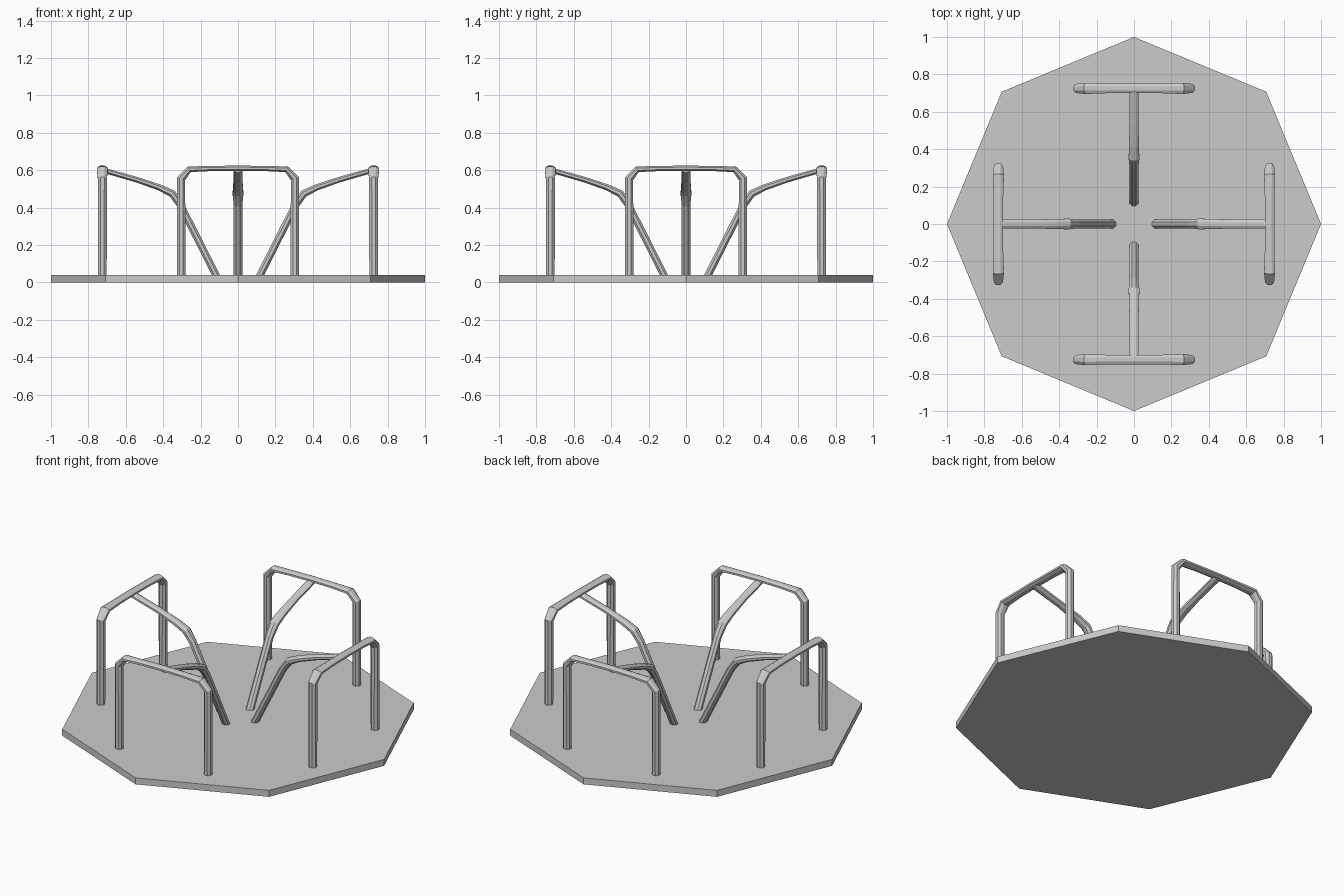
import bpy, bmesh
from math import sin, cos, pi
from mathutils import Vector, Matrix

if "Cube" in bpy.data.objects:
    bpy.data.objects.remove(bpy.data.objects["Cube"])

SIDES = 8


def finish(name, bm, turn=0.0):
    bmesh.ops.recalc_face_normals(bm, faces=bm.faces)
    bm.transform(Matrix.Rotation(turn, 4, 'Z'))
    mesh = bpy.data.meshes.new(name)
    bm.to_mesh(mesh)
    bm.free()
    obj = bpy.data.objects.new(name, mesh)
    bpy.context.collection.objects.link(obj)
    return obj


def tube(name, path, axis_out, place, turn):
    """Sweep an oval along a planar path of (u, z, in-plane radius, out-of-plane radius)."""
    bm = bmesh.new()
    pts = [place(u, z) for u, z, _, _ in path]
    rings = []
    for i, p in enumerate(pts):
        d_in = (p - pts[max(i - 1, 0)]).normalized()
        d_out = (pts[min(i + 1, len(pts) - 1)] - p).normalized()
        side = (d_in + d_out).normalized().cross(axis_out)
        a, b = path[i][2:]
        rings.append([bm.verts.new(p + side * a * cos(t) + axis_out * b * sin(t))
                      for t in ((k + 0.5) * 2 * pi / SIDES for k in range(SIDES))])
    for r, s in zip(rings, rings[1:]):
        for k in range(SIDES):
            n = (k + 1) % SIDES
            bm.faces.new((r[k], r[n], s[n], s[k]))
    bm.faces.new(rings[0])
    bm.faces.new(rings[-1])
    return finish(name, bm, turn)


# Octagonal platform
bm = bmesh.new()
bmesh.ops.create_cone(bm, cap_ends=True, segments=8, radius1=1, radius2=1, depth=0.04,
                      matrix=Matrix.Translation((0, 0, 0.02)))
finish("platform", bm)

# Hand rail profile: one half, mirrored about the middle
half = [(-0.304, 0.03, 0.025, 0.025), (-0.304, 0.555, 0.025, 0.026),
        (-0.26, 0.605, 0.018, 0.032), (-0.15, 0.609, 0.015, 0.028)]
hoop = half + [(0, 0.611, 0.015, 0.028)] + [(-u, z, a, b) for u, z, a, b in reversed(half)]

# Bent brace from the platform centre out to the rail
brace = [(0.108, 0.02, 0.021, 0.025), (0.308, 0.415, 0.021, 0.025),
         (0.352, 0.475, 0.022, 0.031), (0.42, 0.508, 0.018, 0.029),
         (0.54, 0.549, 0.016, 0.025), (0.725, 0.602, 0.015, 0.027)]

# Four rails with braces around the platform
for i, label in enumerate(("front", "right", "back", "left")):
    turn = i * pi / 2
    tube(label + "_hand_rail", hoop, Vector((0, 1, 0)),
         lambda u, z: Vector((u, -0.725, z)), turn)
    tube(label + "_brace", brace, Vector((1, 0, 0)),
         lambda u, z: Vector((0, -u, z)), turn)
